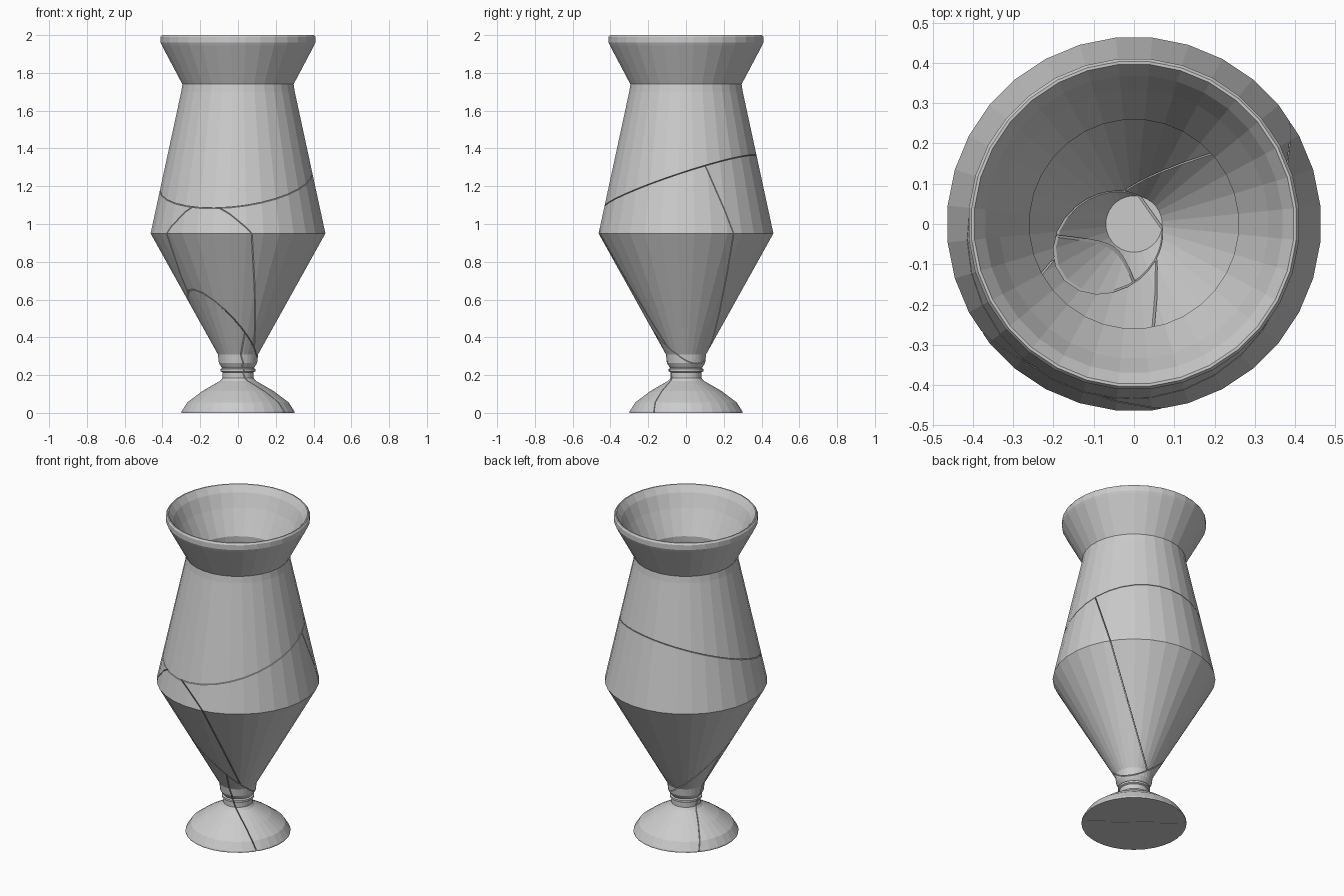
import bpy, bmesh, math
from mathutils import Vector

if "Cube" in bpy.data.objects:
    bpy.data.objects.remove(bpy.data.objects["Cube"])

SIDES = 32
GAP = 0.002

# Closed wall profile (radius, height): outside going up, then inside going down
PROFILE = [(0, 0), (.30, 0), (.30, .008), (.27, .055), (.19, .115), (.095, .17), (.083, .185),
           (.083, .215), (.092, .22), (.092, .232), (.084, .237), (.09, .245), (.102, .265),
           (.107, .31), (.465, .95), (.302, 1.70), (.296, 1.74), (.405, 1.945),
           (.412, 1.96), (.412, 1.99), (.405, 2.0),
           (.398, 2.0), (.37, 1.96), (.335, 1.88), (.26, 1.735), (.262, 1.70),
           (.43, .95), (.07, .31), (0, .31)]


def lathe():
    """Spin the profile into a closed faceted solid."""
    bm = bmesh.new()
    rings = []
    for r, z in PROFILE:
        if r == 0:
            rings.append([bm.verts.new((0, 0, z))] * SIDES)
        else:
            angles = [2 * math.pi * (i + .5) / SIDES for i in range(SIDES)]
            rings.append([bm.verts.new((r * math.cos(a), r * math.sin(a), z)) for a in angles])
    for lo, hi in zip(rings, rings[1:]):
        for i in range(SIDES):
            j = (i + 1) % SIDES
            corners = list(dict.fromkeys([lo[i], lo[j], hi[j], hi[i]]))
            bm.faces.new(corners)
    return bm


def plane(n, d):
    """Half space n.x < d, normalised."""
    n = Vector(n)
    return n.normalized(), d / n.length


def flip(p):
    return -p[0], -p[1]


def shard(name, halves):
    """Cut the whole vase down to the piece inside all half spaces."""
    bm = lathe()
    for n, d in halves:
        res = bmesh.ops.bisect_plane(bm, geom=bm.verts[:] + bm.edges[:] + bm.faces[:], dist=1e-5,
                                     plane_co=n * (d - GAP), plane_no=n, clear_outer=True)
        cut = [e for e in res["geom_cut"] if isinstance(e, bmesh.types.BMEdge)]
        if cut:
            bmesh.ops.triangle_fill(bm, edges=cut, use_beauty=True, normal=n)
    bmesh.ops.recalc_face_normals(bm, faces=bm.faces[:])
    me = bpy.data.meshes.new(name)
    bm.to_mesh(me)
    bm.free()
    ob = bpy.data.objects.new(name, me)
    bpy.context.collection.objects.link(ob)


# Crack planes
below_top = plane((-.11, -.33, 1), 1.235)
below_stem = plane((.8, .57, 1), .36)
nA, dA = Vector((.506, .733, .451)), .130
nC, dC = Vector((-.676, .688, .2625)), .1606
front_right = plane(nA, dA)
right_back = plane(nC, dC)
front_back = plane(nA * 1.8 + nC, dA * 1.8 + dC)

a, b, c = Vector((.25, -.17, 0)), Vector((-.23, .2, 0)), Vector((.05, -.08, .17))
nE = (b - a).cross(c - a)
foot_split = plane(nE, nE.dot(a))

# Neck and shoulder
shard("upper_body", [flip(below_top)])
# Three shards of the lower bowl
middle = [below_top, flip(below_stem)]
shard("front_shard", middle + [front_right, front_back])
shard("right_shard", middle + [flip(front_right), right_back])
shard("back_left_shard", middle + [flip(right_back), flip(front_back)])
# Foot and stem in two halves
shard("foot_half_a", [below_stem, foot_split])
shard("foot_half_b", [below_stem, flip(foot_split)])
